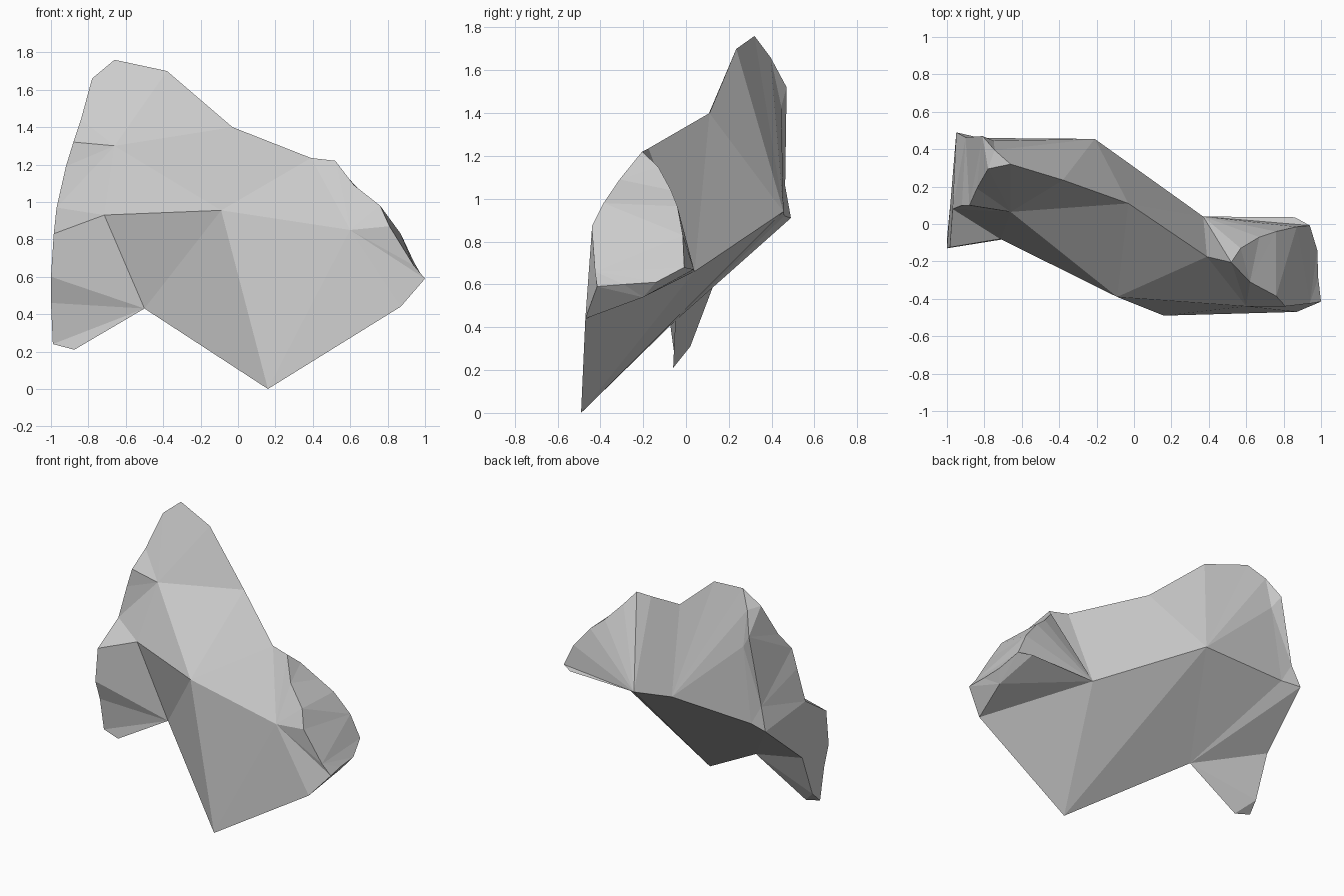
import bpy, bmesh

if "Cube" in bpy.data.objects:
    bpy.data.objects.remove(bpy.data.objects["Cube"])

bm = bmesh.new()


def pts(*coords):
    return [bm.verts.new(c) for c in coords]


def tri(a, b, c):
    if len({a, b, c}) == 3 and bm.faces.get((a, b, c)) is None:
        bm.faces.new((a, b, c))


def fan(hub, ring):
    for a, b in zip(ring, ring[1:]):
        tri(hub, a, b)


def stitch(p, q):
    """Fill between two edge lines, always taking the shorter diagonal."""
    i = j = 0
    while i < len(p) - 1 or j < len(q) - 1:
        di = (p[i + 1].co - q[j].co).length if i < len(p) - 1 else 1e9
        dj = (q[j + 1].co - p[i].co).length if j < len(q) - 1 else 1e9
        if di < dj:
            tri(p[i], p[i + 1], q[j])
            i += 1
        else:
            tri(p[i], q[j + 1], q[j])
            j += 1


# Crest line along the top, left to right
crest = pts((-.78, .295, 1.66), (-.66, .32, 1.76), (-.38, .235, 1.70),
            (-.03, .11, 1.40), (.39, -.175, 1.235), (.52, -.205, 1.22))
# Front and back rims of the chipped left end
left_front = crest[:1] + pts((-.84, .19, 1.44), (-.88, .10, 1.32), (-.92, .10, 1.19),
                             (-.97, .08, .97), (-.985, -.125, .83), (-1, -.13, .60),
                             (-1, -.08, .46), (-.99, -.05, .24))
left_back = crest[:1] + pts((-.745, .395, 1.66), (-.81, .47, 1.52), (-.90, .463, 1.06),
                            (-.95, .49, .91), (-.98, .13, .60), (-.98, .02, .31))
# Front and back rims of the chipped right end
right_front = crest[-1:] + pts((.62, -.31, 1.09), (.76, -.385, .98), (.81, -.44, .87),
                               (.94, -.425, .66), (1, -.415, .59))
right_back = crest[-1:] + pts((.57, -.13, 1.15), (.67, -.07, 1.04), (.76, -.04, .965),
                              (.87, -.015, .83), (.94, -.008, .68), (.98, -.14, .61),
                              (.985, -.29, .60)) + right_front[-1:]
# Lower edge and inner corners
heel, foot, notch, spur = pts((.87, -.47, .44), (.16, -.49, 0), (-.5, -.05, .43), (-.875, -.06, .21))
upper, lower, middle, cheek = pts((-.66, .065, 1.30), (-.715, -.08, .93), (-.09, -.39, .955), (.6, -.44, .85))
back_r, back_rim, under_r = pts((.37, .04, .66), (.86, .036, .67), (.93, -.20, .54))
back_l, back_low, back_high = pts((-.21, .455, .94), (-.82, .46, .92), (-.75, .445, 1.43))

# Front
fan(upper, [middle] + crest[3:0:-1] + left_front[:5] + [lower, middle])
fan(lower, left_front[4:7] + [notch, middle])
fan(notch, left_front[6:] + [spur])
fan(middle, [crest[3], crest[4], cheek, foot, notch])
fan(cheek, [crest[4]] + right_front + [heel, foot])

# Chipped ends
stitch(right_front, right_back)
stitch(left_front, left_back)
tri(left_front[-1], left_back[-1], spur)
tri(crest[0], crest[1], left_back[1])

# Back
fan(back_r, [back_l, crest[3], crest[4]] + right_back[:6] + [back_rim])
fan(back_l, crest[3:0:-1] + [left_back[1], back_high, back_low, notch, foot, back_r])
fan(back_high, left_back[1:4] + [back_low])
fan(back_low, left_back[3:5] + [notch])

# Underside
fan(under_r, [back_r, back_rim] + right_back[5:] + [heel, back_r])
tri(back_r, heel, foot)
fan(notch, left_back[4:] + [spur])

bmesh.ops.recalc_face_normals(bm, faces=bm.faces)
mesh = bpy.data.meshes.new("rock_fragment")
bm.to_mesh(mesh)
bm.free()
bpy.context.collection.objects.link(bpy.data.objects.new("rock_fragment", mesh))
